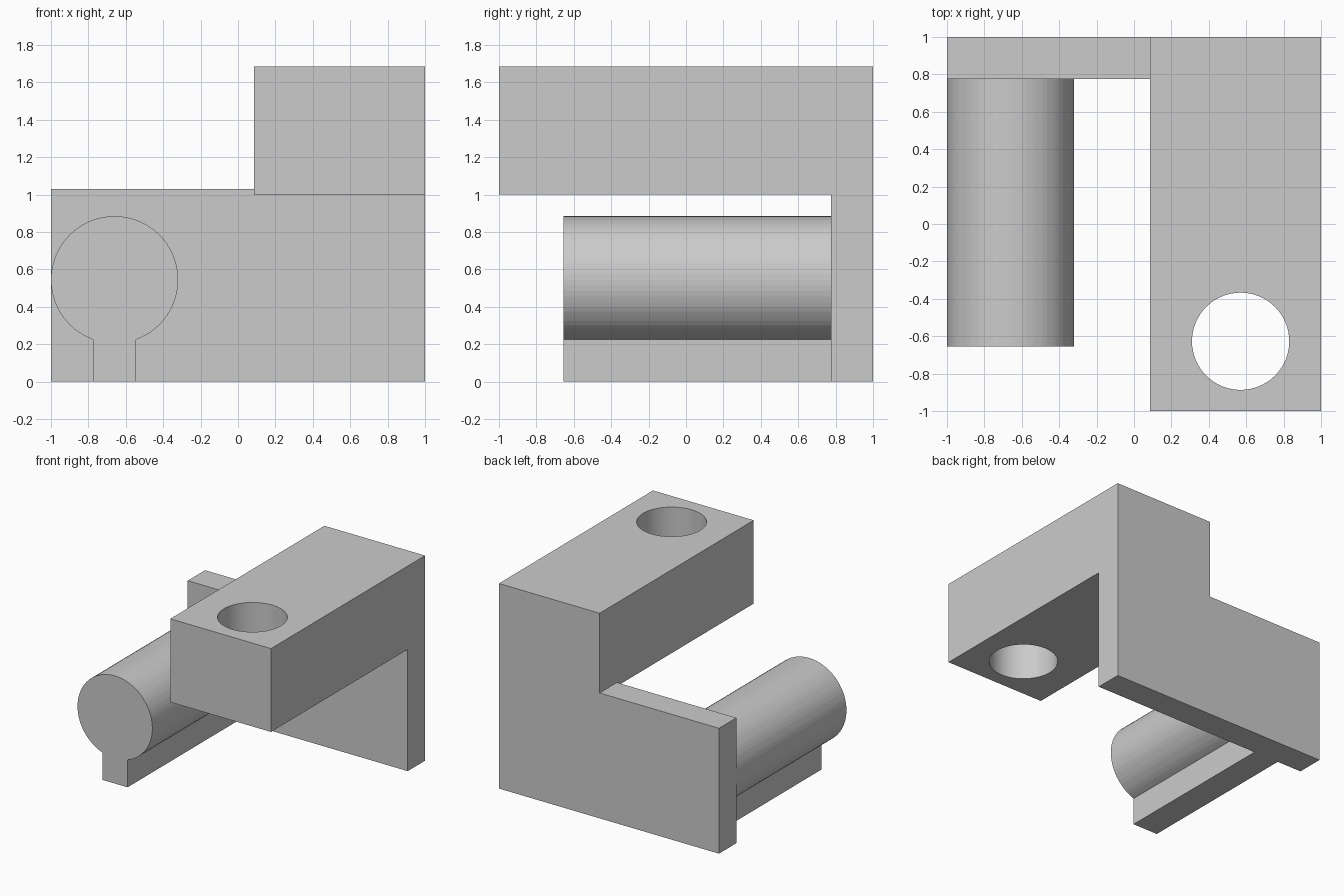
import bpy
import bmesh
import math
from mathutils import Vector

cube = bpy.data.objects.get("Cube")
if cube:
    bpy.data.objects.remove(cube, do_unlink=True)

# Single plain grey
grey = bpy.data.materials.new("plain grey")
grey.use_nodes = True
GREY = (0.6, 0.6, 0.6, 1)
grey.diffuse_color = GREY
grey.node_tree.nodes["Principled BSDF"].inputs["Base Color"].default_value = GREY


def prism(name, outline, start, push):
    """Extrude an outline, placed by the start function, along the push vector."""
    bm = bmesh.new()
    face = bm.faces.new([bm.verts.new(start(a, b)) for a, b in outline])
    top = bmesh.ops.extrude_face_region(bm, geom=[face])["geom"]
    moved = [v for v in top if isinstance(v, bmesh.types.BMVert)]
    bmesh.ops.translate(bm, verts=moved, vec=Vector(push))
    bmesh.ops.recalc_face_normals(bm, faces=bm.faces[:])
    mesh = bpy.data.meshes.new(name)
    bm.to_mesh(mesh)
    bm.free()
    mesh.materials.append(grey)
    obj = bpy.data.objects.new(name, mesh)
    bpy.context.collection.objects.link(obj)
    return obj


def boolean(target, tool, operation):
    """Apply a boolean and remove the tool object."""
    bpy.context.view_layer.objects.active = target
    mod = target.modifiers.new(operation.lower(), "BOOLEAN")
    mod.operation = operation
    mod.solver = "EXACT"
    mod.object = tool
    bpy.ops.object.modifier_apply(modifier=mod.name)
    bpy.data.objects.remove(tool, do_unlink=True)


def smooth(obj):
    bpy.ops.object.select_all(action="DESELECT")
    obj.select_set(True)
    bpy.context.view_layer.objects.active = obj
    bpy.ops.object.shade_smooth_by_angle(angle=math.radians(30))


def arc(cx, cy, radius, first, last, count):
    steps = [first + (last - first) * i / count for i in range(count + 1)]
    return [(cx + radius * math.cos(t), cy + radius * math.sin(t)) for t in steps]


BACK, PLATE_FRONT = 1.0, 0.775
ARM_LEFT, ARM_LOW, ARM_TOP = 0.085, 1.0, 1.685

# Stepped back plate
plate_outline = [(-1, 0), (1, 0), (1, ARM_TOP), (ARM_LEFT, ARM_TOP),
                 (ARM_LEFT, 1.03), (-1, 1.03)]
bracket = prism("bracket", plate_outline, lambda x, z: (x, PLATE_FRONT, z),
                (0, BACK - PLATE_FRONT, 0))

# Overhanging arm, joined to the plate
arm_outline = [(ARM_LEFT, -1), (1, -1), (1, BACK), (ARM_LEFT, BACK)]
arm = prism("arm", arm_outline, lambda x, y: (x, y, ARM_LOW), (0, 0, ARM_TOP - ARM_LOW))
boolean(bracket, arm, "UNION")

# Round hole through the arm
hole_outline = arc(0.57, -0.627, 0.26, 0, 2 * math.pi, 64)[:-1]
hole = prism("hole_cutter", hole_outline, lambda x, y: (x, y, 0.9), (0, 0, 0.9))
boolean(bracket, hole, "DIFFERENCE")
smooth(bracket)

# Keyhole-shaped bar: round rod standing on a narrow rib
ROD_X, ROD_Z, ROD_R, RIB_HALF = -0.66, 0.545, 0.34, 0.115
gap = math.asin(RIB_HALF / ROD_R)
bar_outline = arc(ROD_X, ROD_Z, ROD_R, gap - math.pi / 2, 1.5 * math.pi - gap, 64)
bar_outline += [(ROD_X - RIB_HALF, 0), (ROD_X + RIB_HALF, 0)]
bar = prism("keyed_bar", bar_outline, lambda x, z: (x, -0.655, z),
            (0, PLATE_FRONT + 0.655, 0))
boolean(bracket, bar, "UNION")
smooth(bracket)
